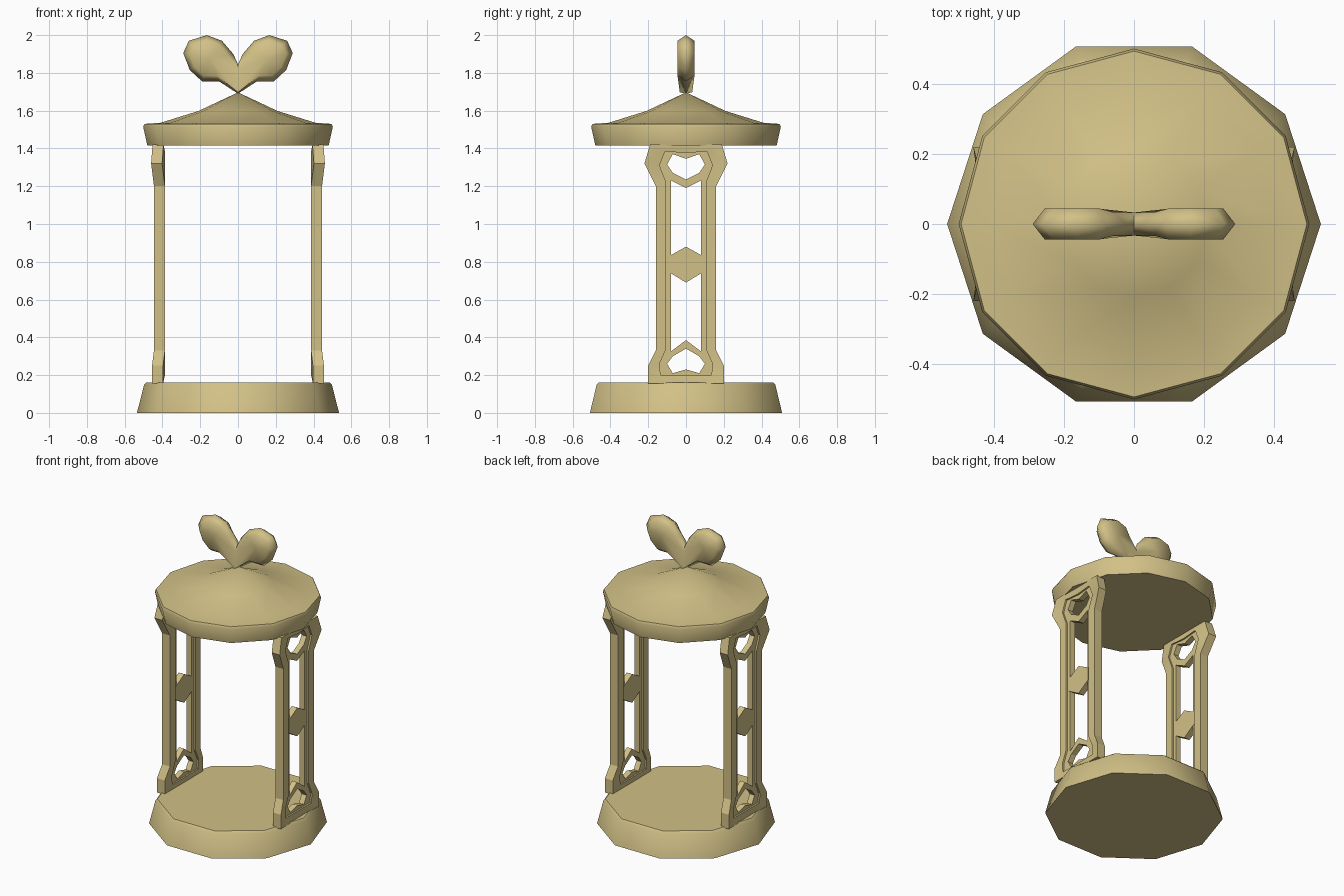
import bpy, bmesh, math
from mathutils import Matrix, Vector

if "Cube" in bpy.data.objects:
    bpy.data.objects.remove(bpy.data.objects["Cube"])

gold = bpy.data.materials.new("pale_gold")
gold.use_nodes = True
gold.diffuse_color = (0.64, 0.53, 0.24, 1)
gold.node_tree.nodes["Principled BSDF"].inputs["Base Color"].default_value = gold.diffuse_color


def finish(name, mesh, angle):
    """Link a mesh as a named, shaded object."""
    obj = bpy.data.objects.new(name, mesh)
    bpy.context.collection.objects.link(obj)
    mesh.materials.clear()
    mesh.materials.append(gold)
    bpy.ops.object.select_all(action='DESELECT')
    obj.select_set(True)
    bpy.context.view_layer.objects.active = obj
    bpy.ops.object.shade_smooth_by_angle(angle=math.radians(angle))
    return obj


def lathe(name, profile, sides):
    """Turn a (radius, z) profile; a zero radius closes to a point."""
    bm = bmesh.new()
    rings = []
    for r, z in profile:
        count = sides if r else 1
        rings.append([bm.verts.new((r * math.cos(math.tau * i / sides),
                                    r * math.sin(math.tau * i / sides), z))
                      for i in range(count)])
    for a, b in zip(rings, rings[1:]):
        for i in range(sides):
            j = (i + 1) % sides
            bm.faces.new((a[i], a[j], b[j], b[i]) if len(b) > 1 else (a[i], a[j], b[0]))
    bm.faces.new(rings[0])
    if len(rings[-1]) > 1:
        bm.faces.new(rings[-1])
    bmesh.ops.recalc_face_normals(bm, faces=bm.faces)
    mesh = bpy.data.meshes.new(name)
    bm.to_mesh(mesh)
    bm.free()
    return finish(name, mesh, 40)


def mirrored(half):
    """Complete a symmetric outline from its +y half, listed bottom to top."""
    return half + [(-y, z) for y, z in reversed(half) if y > 0]


def plate(name, outlines, x0, x1, side):
    """Extrude filled outlines (holes cut by inner ones) between x0 and x1."""
    curve = bpy.data.curves.new(name, 'CURVE')
    curve.dimensions = '2D'
    curve.fill_mode = 'BOTH'
    curve.extrude = (x1 - x0) / 2
    for pts in outlines:
        spline = curve.splines.new('POLY')
        spline.points.add(len(pts) - 1)
        for p, (y, z) in zip(spline.points, pts):
            p.co = (y, z, 0, 1)
        spline.use_cyclic_u = True
    temp = bpy.data.objects.new(name, curve)
    bpy.context.collection.objects.link(temp)
    mesh = bpy.data.meshes.new_from_object(
        temp.evaluated_get(bpy.context.evaluated_depsgraph_get()))
    bpy.data.objects.remove(temp)
    bm = bmesh.new()
    bm.from_mesh(mesh)
    bmesh.ops.remove_doubles(bm, verts=bm.verts, dist=0.0005)
    for v in bm.verts:
        y, z, d = v.co
        flare = max(0, abs(y) - 0.16) * 0.25
        v.co = (side * ((x0 + x1) / 2 + d + flare), y, z)
    bmesh.ops.recalc_face_normals(bm, faces=bm.faces)
    bm.to_mesh(mesh)
    bm.free()
    finish(name, mesh, 20)


# Base and lid
lathe("base", [(0.535, 0), (0.497, 0.15), (0.485, 0.162)], 10)
lathe("lid", [(0.48, 1.415), (0.502, 1.515), (0.495, 1.53), (0.41, 1.536),
              (0.21, 1.598), (0, 1.697)], 12)

# Side frames: a thick border, a thinner pierced inlay and a hexagonal stud
border = mirrored([(0.2, 0.155), (0.2, 0.25), (0.16, 0.33), (0.16, 1.2),
                   (0.22, 1.32), (0.19, 1.42)])
recess = mirrored([(0.135, 0.2), (0.14, 0.26), (0.105, 0.34), (0.105, 1.22),
                   (0.14, 1.31), (0.11, 1.385), (0, 1.375)])
lower_heart = mirrored([(0, 0.23), (0.07, 0.21), (0.1, 0.26), (0.07, 0.3), (0, 0.34)])
upper_heart = mirrored([(0, 1.235), (0.07, 1.27), (0.1, 1.315), (0.07, 1.37), (0, 1.345)])
opening = mirrored([(0, 0.385), (0.08, 0.325), (0.08, 1.23), (0, 1.19)])
stud = mirrored([(0, 0.69), (0.09, 0.745), (0.09, 0.83), (0, 0.88)])
for label, side in (("left", 1), ("right", -1)):
    plate(label + "_frame_border", [border, recess], 0.387, 0.445, side)
    plate(label + "_frame_inlay", [recess, lower_heart, opening, upper_heart], 0.397, 0.434, side)
    plate(label + "_frame_stud", [stud], 0.395, 0.436, side)

# Pair of puffy leaves on top, dished along the middle
outline = [(0, 1.69), (0.1, 1.755), (0.19, 1.755), (0.255, 1.815), (0.29, 1.905),
           (0.26, 1.97), (0.165, 2.0), (0.085, 1.97), (0.025, 1.9), (0, 1.845)]
center = Vector((0.15, 1.88))
bm = bmesh.new()
rim = [bm.verts.new((x, 0, z)) for x, z in outline]
for face in (1, -1):
    inner = []
    for x, z in outline:
        p = center + (Vector((x, z)) - center) * 0.75
        if x == 0:
            p = Vector((0, z + (0.008 if z < 1.8 else -0.025)))
        inner.append(bm.verts.new((p.x, face * (0.045 if p.x > 0.06 else 0.033), p.y)))
    hub = bm.verts.new((center.x, face * 0.034, center.y))
    for i in range(len(rim) - 1):
        bm.faces.new((rim[i], rim[i + 1], inner[i + 1], inner[i]))
        bm.faces.new((inner[i], inner[i + 1], hub))
    bm.faces.new((inner[-1], inner[0], hub))
bmesh.ops.mirror(bm, geom=bm.verts[:] + bm.edges[:] + bm.faces[:],
                 matrix=Matrix.Identity(4), merge_dist=0.0005, axis='X')
bmesh.ops.remove_doubles(bm, verts=bm.verts, dist=0.0005)
bmesh.ops.recalc_face_normals(bm, faces=bm.faces)
leaf_mesh = bpy.data.meshes.new("leaves")
bm.to_mesh(leaf_mesh)
bm.free()
finish("leaves", leaf_mesh, 75)
